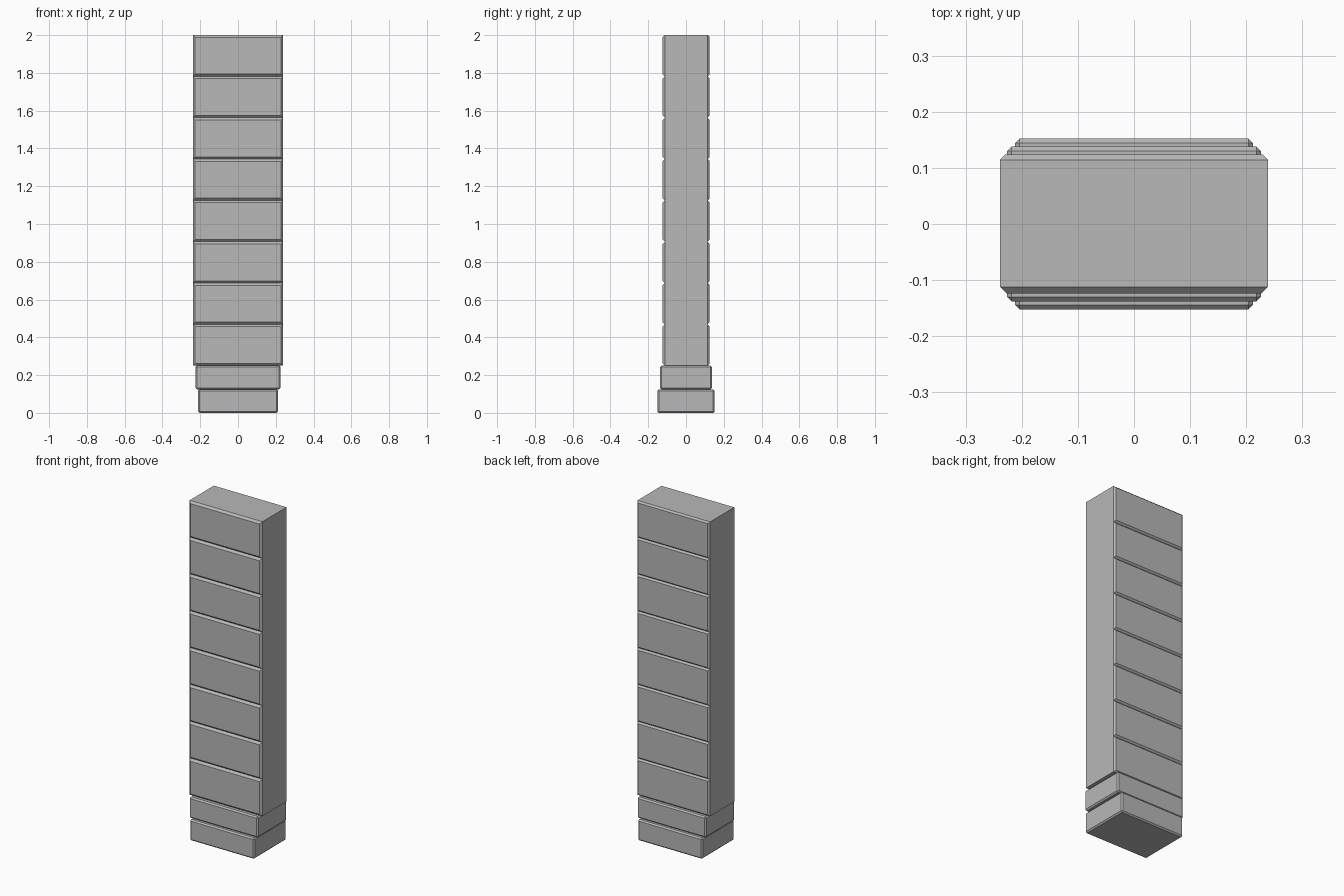
import bpy
import bmesh
from mathutils import Matrix

cube = bpy.data.objects.get("Cube")
if cube:
    bpy.data.objects.remove(cube)

GREY = (0.48, 0.48, 0.48, 1)
stone = bpy.data.materials.new("grey stone")
stone.use_nodes = True
stone.diffuse_color = GREY
stone.node_tree.nodes["Principled BSDF"].inputs["Base Color"].default_value = GREY


def add_box(bm, half_x, half_y, z0, z1):
    """Adds a box to the mesh and returns its vertices."""
    size = Matrix.Diagonal((2 * half_x, 2 * half_y, z1 - z0, 1))
    place = Matrix.Translation((0, 0, (z0 + z1) / 2))
    return bmesh.ops.create_cube(bm, size=1, matrix=place @ size)["verts"]


def chamfer(bm, edges, width):
    bmesh.ops.bevel(bm, geom=edges, offset=width, offset_type='OFFSET',
                    segments=1, profile=0.5, affect='EDGES', clamp_overlap=True)


def finish(bm, name):
    bmesh.ops.recalc_face_normals(bm, faces=bm.faces[:])
    mesh = bpy.data.meshes.new(name)
    bm.to_mesh(mesh)
    bm.free()
    mesh.materials.append(stone)
    obj = bpy.data.objects.new(name, mesh)
    bpy.context.collection.objects.link(obj)


# Two stepped foot blocks, chamfered all round
for name, half_x, half_y, z0, z1 in (
        ("base_block", 0.212, 0.152, 0, 0.125),
        ("middle_block", 0.226, 0.138, 0.125, 0.25)):
    bm = bmesh.new()
    add_box(bm, half_x, half_y, z0, z1)
    chamfer(bm, bm.edges[:], 0.008)
    finish(bm, name)

# Tall shaft: courses with chamfered front and back panels, flush plain ends
COURSES = 8
BOTTOM, TOP = 0.25, 2.0
HALF_Y = 0.124
pitch = (TOP - BOTTOM) / COURSES
shaft = bmesh.new()
for i in range(COURSES):
    add_box(shaft, 0.239, HALF_Y, BOTTOM + i * pitch, BOTTOM + (i + 1) * pitch)
for side, width in ((-1, 0.012), (1, 0.0095)):
    rim = [e for e in shaft.edges
           if all(abs(v.co.y - side * HALF_Y) < 0.0001 for v in e.verts)]
    chamfer(shaft, rim, width)

# Weld the courses into one solid by removing the hidden joints
shaft.normal_update()
joints = [f for f in shaft.faces if abs(f.normal.z) > 0.99
          and BOTTOM + 0.01 < f.calc_center_median().z < TOP - 0.01]
bmesh.ops.delete(shaft, geom=joints, context='FACES')
bmesh.ops.remove_doubles(shaft, verts=shaft.verts[:], dist=0.0005)
finish(shaft, "grooved_shaft")
